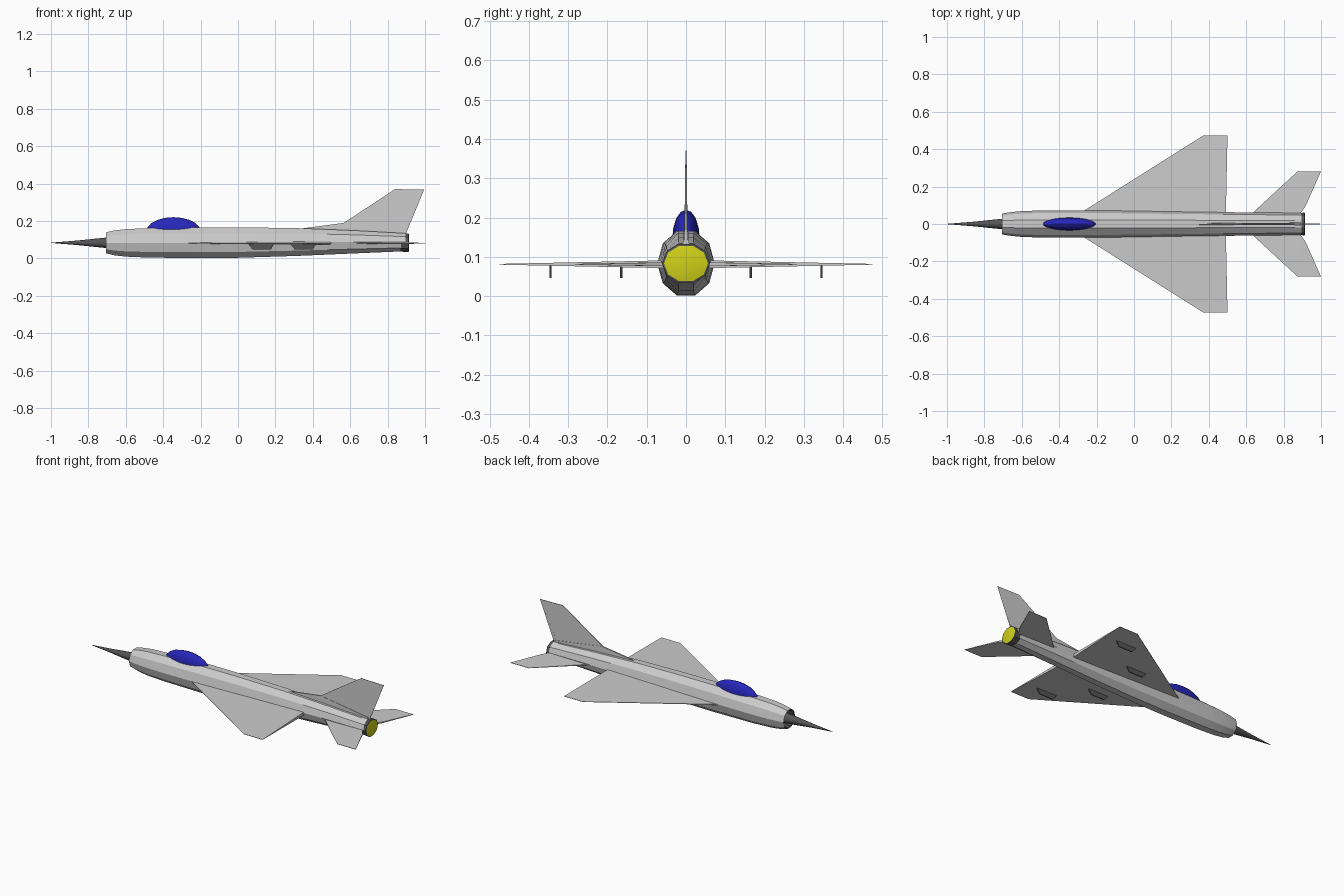
import bpy
import bmesh
import math
from mathutils import Matrix

if "Cube" in bpy.data.objects:
    bpy.data.objects.remove(bpy.data.objects["Cube"], do_unlink=True)

AXIS = 0.083   # height of the fuselage centre line
SIDES = 10


def material(name, rgb):
    mat = bpy.data.materials.new(name)
    mat.use_nodes = True
    mat.diffuse_color = (*rgb, 1)
    mat.node_tree.nodes["Principled BSDF"].inputs["Base Color"].default_value = (*rgb, 1)
    return mat


grey = material("light grey", (0.6, 0.6, 0.6))
dark = material("dark grey", (0.09, 0.09, 0.09))
blue = material("canopy blue", (0.02, 0.02, 0.5))
yellow = material("exhaust yellow", (0.64, 0.64, 0.01))


def finish(name, bm, mats, angle=30):
    bmesh.ops.recalc_face_normals(bm, faces=bm.faces)
    mesh = bpy.data.meshes.new(name)
    bm.to_mesh(mesh)
    bm.free()
    for mat in mats:
        mesh.materials.append(mat)
    obj = bpy.data.objects.new(name, mesh)
    bpy.context.collection.objects.link(obj)
    bpy.ops.object.select_all(action="DESELECT")
    obj.select_set(True)
    bpy.context.view_layer.objects.active = obj
    bpy.ops.object.shade_smooth_by_angle(angle=math.radians(angle))
    return obj


def loft(name, sections, mats, slots=None, end_slot=0, sides=SIDES):
    """Skin elliptical rings along x; each section is (x, half width, bottom, top)."""
    bm = bmesh.new()
    flat = math.cos(math.pi / SIDES) if sides == SIDES else 1
    rings = []
    for x, ry, low, top in sections:
        mid, rz = (low + top) / 2, (top - low) / 2 / flat
        turns = [2 * math.pi * i / sides for i in range(sides)]
        rings.append([bm.verts.new((x, ry * math.cos(a), mid + rz * math.sin(a))) for a in turns])
    for k, (a, b) in enumerate(zip(rings, rings[1:])):
        for i in range(sides):
            j = (i + 1) % sides
            face = bm.faces.new((a[i], a[j], b[j], b[i]))
            face.material_index = slots[k] if slots else 0
    bm.faces.new(rings[0]).material_index = slots[0] if slots else 0
    bm.faces.new(rings[-1]).material_index = end_slot
    return finish(name, bm, mats)


def blade(name, outline, place, mat):
    """Thin surface: outline points are (chord, span, half thickness)."""
    bm = bmesh.new()
    upper = [bm.verts.new(place(c, s, t)) for c, s, t in outline]
    lower = [bm.verts.new(place(c, s, -t)) for c, s, t in outline]
    bm.faces.new(upper)
    bm.faces.new(lower[::-1])
    n = len(outline)
    for i in range(n):
        j = (i + 1) % n
        bm.faces.new((upper[i], lower[i], lower[j], upper[j]))
    bmesh.ops.triangulate(bm, faces=[f for f in bm.faces if len(f.verts) > 4])
    return finish(name, bm, [mat])


# Fuselage, starting inside the open dark intake and running to the tail
loft("fuselage", [
    (-0.62, 0.045, 0.038, 0.128),
    (-0.70, 0.050, 0.033, 0.133),
    (-0.705, 0.056, 0.027, 0.139),
    (-0.66, 0.063, 0.016, 0.149),
    (-0.60, 0.069, 0.009, 0.156),
    (-0.48, 0.073, 0.004, 0.161),
    (-0.20, 0.073, 0.001, 0.166),
    (0.0, 0.070, 0.003, 0.166),
    (0.32, 0.065, 0.013, 0.161),
    (0.62, 0.062, 0.026, 0.149),
    (0.895, 0.059, 0.038, 0.134),
], [grey, dark], slots=[1, 1] + [0] * 8)

# Pointed intake spike
loft("nose_spike", [
    (-1.0, 0.0008, AXIS - 0.0008, AXIS + 0.0008),
    (-0.86, 0.012, AXIS - 0.012, AXIS + 0.012),
    (-0.705, 0.028, AXIS - 0.028, AXIS + 0.028),
    (-0.63, 0.034, AXIS - 0.034, AXIS + 0.034),
], [dark], sides=12)

# Exhaust ring with a glowing disc
loft("exhaust_ring", [
    (0.87, 0.058, 0.036, 0.130),
    (0.912, 0.061, 0.033, 0.133),
    (0.914, 0.056, 0.038, 0.128),
], [dark, yellow], slots=[0, 0], end_slot=1)

# Canopy bubble
bm = bmesh.new()
bmesh.ops.create_uvsphere(
    bm, u_segments=16, v_segments=10, radius=1,
    matrix=Matrix.Translation((-0.345, 0, 0.145))
    @ Matrix.Diagonal((0.145, 0.035, 0.075, 1))
    @ Matrix.Rotation(math.pi / 2, 4, "Y"))
finish("canopy", bm, [blue], 40)

# Delta wings, tailplanes and underwing pylons on both sides
wing = [(-0.38, 0.0, 0.002), (0.372, 0.474, 0.001), (0.5, 0.474, 0.001), (0.49, 0.0, 0.011)]
tailplane = [(0.57, 0.0, 0.003), (0.875, 0.282, 0.001), (1.0, 0.282, 0.001),
             (0.917, 0.095, 0.004), (0.892, 0.06, 0.005), (0.88, 0.0, 0.005)]
pylon = [(0.0, 0.082, 0.003), (0.145, 0.082, 0.003), (0.125, 0.046, 0.003), (0.03, 0.046, 0.003)]

for side, sign in (("left", 1), ("right", -1)):
    def flat_place(c, s, t):
        return (c, sign * s, AXIS - 0.002 + t)

    blade(side + "_wing", wing, flat_place, grey)
    blade(side + "_tailplane", tailplane, flat_place, grey)
    for label, start, span in (("inner", 0.05, 0.165), ("outer", 0.275, 0.345)):
        blade(f"{side}_{label}_pylon", pylon,
              lambda c, s, t: (start + c, sign * span + t, s), dark)


# Vertical fin with its low dorsal fillet
def upright(c, s, t):
    return (c, t, s)


blade("tail_fin", [(0.52, 0.12, 0.004), (0.56, 0.186, 0.003), (0.84, 0.37, 0.0015),
                   (0.995, 0.367, 0.0015), (0.89, 0.168, 0.004), (0.893, 0.12, 0.004)],
      upright, grey)
blade("dorsal_fillet", [(0.33, 0.158, 0.004), (0.57, 0.19, 0.004),
                        (0.892, 0.143, 0.007), (0.892, 0.12, 0.007), (0.33, 0.14, 0.004)],
      upright, grey)
